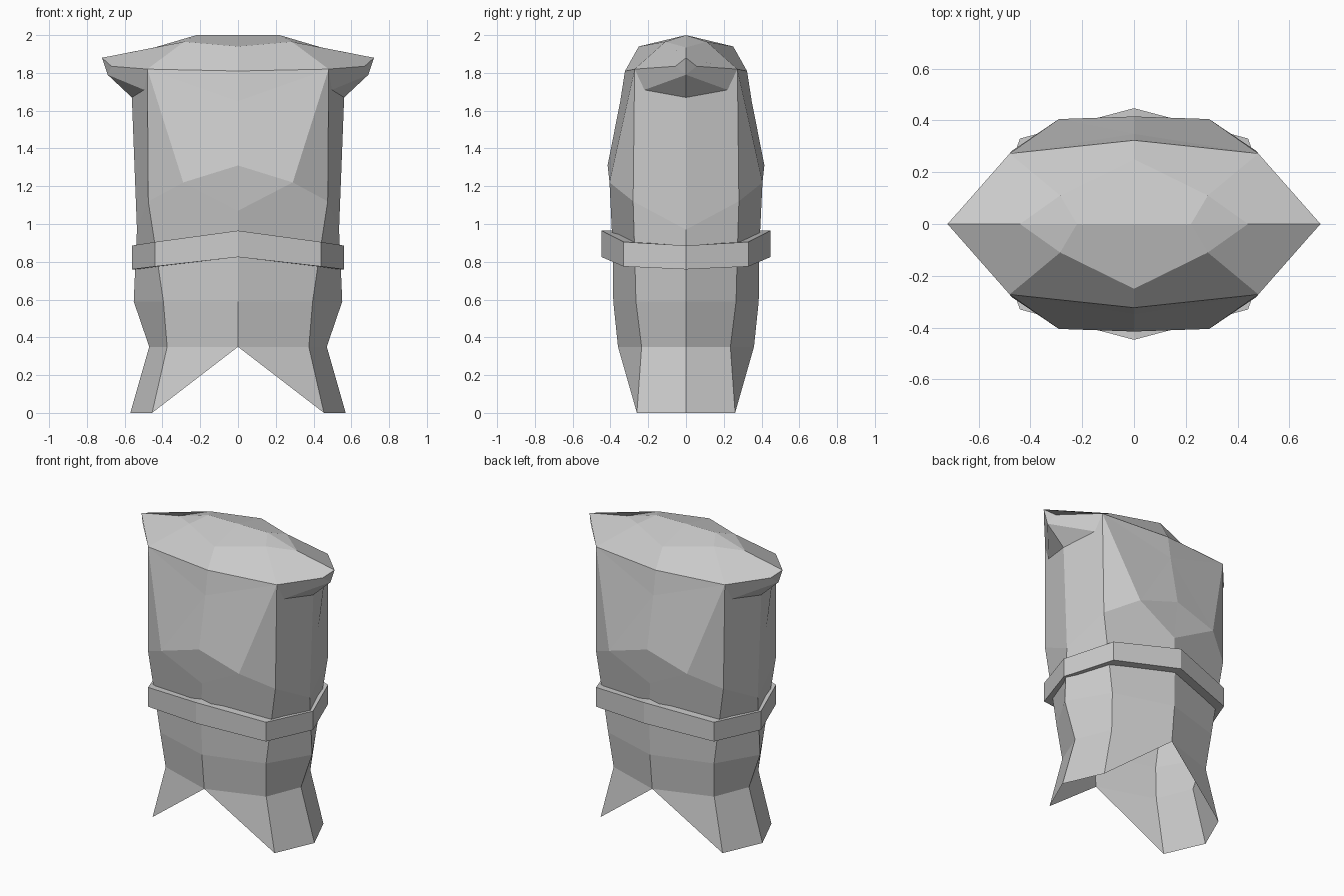
import bpy, bmesh

if "Cube" in bpy.data.objects:
    bpy.data.objects.remove(bpy.data.objects["Cube"])


def quarter_object(name, points, faces):
    """Build one quarter of a part and mirror it across x and y."""
    mesh = bpy.data.meshes.new(name)
    obj = bpy.data.objects.new(name, mesh)
    bpy.context.collection.objects.link(obj)
    bm = bmesh.new()
    v = {k: bm.verts.new(p) for k, p in points.items()}
    for f in faces:
        bm.faces.new([v[k] for k in f.split()])
    bmesh.ops.recalc_face_normals(bm, faces=bm.faces)
    # make sure the outside faces away from the body's centre line
    if sum(f.normal.x + f.normal.y for f in bm.faces) < 0:
        bmesh.ops.reverse_faces(bm, faces=bm.faces)
    bm.to_mesh(mesh)
    bm.free()
    mod = obj.modifiers.new("mirror", 'MIRROR')
    mod.use_axis = (True, True, False)
    mod.merge_threshold = 0.001
    return obj


# Tunic: centre (c), corner (k) and side (s) columns from the hem upwards
tunic = {
    "c1": (0, .36, .35), "c2": (0, .385, .59), "c3": (0, .388, .87), "c4": (0, .385, 1.07),
    "k0": (.455, .26, 0), "k1": (.375, .235, .35), "k2": (.395, .265, .59),
    "k3": (.435, .272, .86), "k4": (.475, .28, 1.12), "k5": (.48, .272, 1.82),
    "s0": (.57, 0, 0), "s1": (.47, 0, .35), "s2": (.552, 0, .59),
    "s3": (.542, 0, .82), "s4": (.535, 0, .97), "s5": (.562, 0, 1.67),
    # chest
    "p0": (0, .415, 1.31), "p1": (.29, .405, 1.22), "q": (0, .348, 1.65), "r": (0, .323, 1.81),
    # armhole and shoulder tip
    "a": (.497, .22, 1.71), "u": (.69, 0, 1.79), "e": (.67, .056, 1.835), "f": (.72, 0, 1.88),
    # shoulder top
    "t": (.22, 0, 2), "m": (0, 0, 2), "d": (.44, 0, 1.935), "h": (.285, .11, 1.965),
    "n": (0, .25, 1.94),
}
faces = ["c1 k1 k0", "p0 p1 q", "p0 p1 c4", "c4 p1 k4 k3 c3",
         "r q k5", "q p1 k5", "p1 k4 k5",
         "k4 s4 s5 a k5", "k5 a u e", "a s5 u", "e u f",
         "m t h n", "t d h", "d f e k5 h", "h k5 r n", "k0 k1 s1 s0"]
for i in (1, 2):
    faces.append(f"c{i} k{i} k{i+1} c{i+1}")
for i in (1, 2, 3):
    faces.append(f"k{i} s{i} s{i+1} k{i+1}")
quarter_object("tunic", tunic, faces)

# Belt: a dipping band with ledges running back to the tunic
outer = [(0, .447, .825, .965), (.44, .33, .775, .905), (.56, 0, .76, .886)]
inner = [(0, .375), (.425, .262), (.53, 0)]
belt, belt_faces = {}, []
for i, ((x, y, lo, hi), (ix, iy)) in enumerate(zip(outer, inner)):
    belt.update({f"a{i}": (x, y, lo), f"b{i}": (x, y, hi),
                 f"c{i}": (ix, iy, hi), f"d{i}": (ix, iy, lo)})
for i in (0, 1):
    for g, h in ("ab", "bc", "da"):
        belt_faces.append(f"{g}{i} {h}{i} {h}{i+1} {g}{i+1}")
quarter_object("belt", belt, belt_faces)
